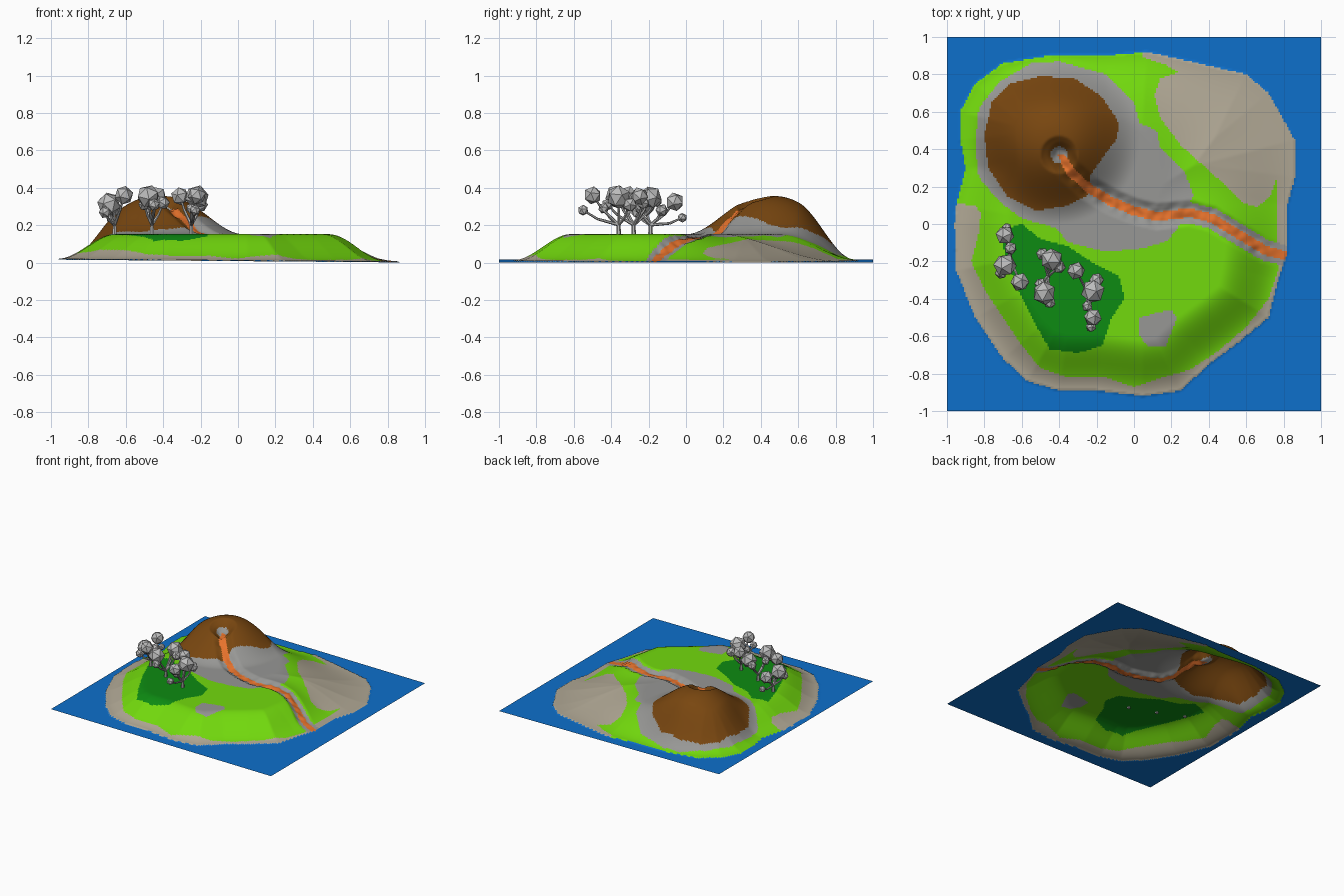
import bpy, bmesh, math
from mathutils import Vector, noise

if "Cube" in bpy.data.objects:
    bpy.data.objects.remove(bpy.data.objects["Cube"])

# ---------- materials ----------
COLORS = [("water blue", (0.004, 0.16, 0.60)), ("sand", (0.43, 0.385, 0.295)),
          ("grass green", (0.17, 0.70, 0.004)), ("forest green", (0.004, 0.26, 0.006)),
          ("rock grey", (0.31, 0.31, 0.30)), ("volcano brown", (0.19, 0.062, 0.005)),
          ("lava orange", (0.80, 0.17, 0.025)), ("tree grey", (0.50, 0.50, 0.50))]
MATS = []
for name, c in COLORS:
    m = bpy.data.materials.new(name)
    m.diffuse_color = (*c, 1)
    m.use_nodes = True
    m.node_tree.nodes["Principled BSDF"].inputs["Base Color"].default_value = m.diffuse_color
    MATS.append(m)
WATER, SAND, GRASS, FOREST, ROCK, BROWN, LAVA, TREE = range(8)

# ---------- map outlines, seen from above ----------
COAST = [(-.45, .90), (-.70, .86), (-.85, .75), (-.93, .60), (-.93, .45), (-.90, .30), (-.95, .10),
         (-.96, 0), (-.95, -.25), (-.85, -.50), (-.70, -.72), (-.57, -.84), (-.40, -.89), (-.20, -.89),
         (.05, -.92), (.25, -.89), (.40, -.75), (.55, -.64), (.72, -.50), (.77, -.30), (.82, -.15),
         (.82, .10), (.86, .25), (.86, .45), (.72, .70), (.60, .80), (.30, .87), (.07, .92), (-.15, .90)]
GREEN = [(-.95, .11), (-.85, .10), (-.82, .06), (-.83, -.05), (-.87, -.20), (-.80, -.35), (-.70, -.50),
         (-.60, -.65), (-.50, -.77), (-.35, -.82), (-.15, -.82), (0, -.87), (.15, -.82), (.30, -.78),
         (.45, -.68), (.60, -.55), (.72, -.40), (.77, -.25), (.76, .24), (.73, .15), (.66, .09),
         (.59, .11), (.43, .26), (.25, .42), (.14, .57), (.11, .69), (.14, .78), (.24, .81),
         (.17, .85), (.05, .89), (.03, 1), (-1, 1), (-1, .12)]
ROCKS = [(-.85, .42), (-.83, .62), (-.72, .76), (-.55, .86), (-.40, .87), (-.15, .80), (0, .65), (.03, .54),
         (.12, .50), (.14, .41), (.27, .28), (.32, .15), (.27, .08), (.25, 0), (.18, -.09), (.05, -.13),
         (-.15, -.15), (-.35, -.10), (-.42, -.02), (-.60, .03), (-.72, .12), (-.83, .25)]
PATCH = [(.03, -.50), (.10, -.48), (.20, -.46), (.23, -.50), (.17, -.65), (.07, -.65), (.03, -.60)]
WOOD = [(-.72, -.04), (-.60, 0), (-.50, -.08), (-.35, -.12), (-.20, -.22), (-.08, -.28), (-.05, -.40),
        (-.12, -.50), (-.17, -.65), (-.30, -.69), (-.45, -.67), (-.52, -.55), (-.62, -.35), (-.68, -.20)]
CONE = [(-.78, .30), (-.80, .48), (-.76, .65), (-.66, .75), (-.50, .79), (-.32, .78), (-.17, .68),
        (-.08, .54), (-.09, .46), (-.15, .38), (-.24, .25), (-.24, .16), (-.35, .10), (-.52, .07), (-.68, .15)]
STREAM = [(-.39, .37), (-.34, .28), (-.24, .19), (-.12, .12), (0, .07), (.12, .04), (.30, .06),
          (.42, .03), (.50, -.02), (.60, -.08), (.70, -.14), (.81, -.17)]


def inside(x, y, poly):
    hit = False
    x0, y0 = poly[-1]
    for x1, y1 in poly:
        if (y0 > y) != (y1 > y) and x < (x1 - x0) * (y - y0) / (y1 - y0) + x0:
            hit = not hit
        x0, y0 = x1, y1
    return hit


def distance(x, y, pts, closed):
    best = 9.0
    x0, y0 = pts[-1] if closed else pts[0]
    for x1, y1 in pts if closed else pts[1:]:
        dx, dy = x1 - x0, y1 - y0
        t = ((x - x0) * dx + (y - y0) * dy) / (dx * dx + dy * dy)
        t = min(1, max(0, t))
        best = min(best, (x - x0 - t * dx) ** 2 + (y - y0 - t * dy) ** 2)
        x0, y0 = x1, y1
    return math.sqrt(best)


def height(x, y):
    z = 0.008 - 0.008 * x
    if not inside(x, y, COAST):
        return z
    # plateau with a gentler slope to the north-east beach
    ne = max(0, (x + y) * 0.7071 / (math.hypot(x, y) + 1e-6)) ** 4
    t = min(1, distance(x, y, COAST, True) / (0.30 + 0.40 * ne))
    base = t * t * (3 - 2 * t)
    z += (0.152 - z) * base + 0.006 * (1 - base)
    # volcano cone and crater
    r = math.hypot(x + 0.42, y - 0.45) / 0.45
    if r < 1:
        z += 0.205 * 0.5 * (1 + math.cos(math.pi * r ** 1.2))
    rc = math.hypot(x + 0.40, y - 0.37) / 0.10
    if rc < 1:
        z -= 0.05 * (1 - rc * rc)
    # lava trench with rough banks
    s = distance(x, y, STREAM, False)
    if s < 0.07:
        k = min(1, (1 - s / 0.07) * 1.6)
        z -= (0.024 + 0.012 * noise.noise((x * 22, y * 22, 0))) * k * min(1, base * 2)
    return z


def region(x, y):
    if not inside(x, y, COAST):
        return WATER
    s = distance(x, y, STREAM, False)
    if math.hypot(x + 0.40, y - 0.37) < 0.045:
        return LAVA if s < 0.018 and y < 0.37 else ROCK
    if s < 0.024:
        return LAVA
    if inside(x, y, CONE):
        return BROWN
    if inside(x, y, ROCKS) or inside(x, y, PATCH):
        return ROCK
    if s < 0.055 and x > 0:
        return ROCK
    if inside(x, y, WOOD):
        return FOREST
    return GRASS if inside(x, y, GREEN) else SAND


def finish(bm, name, mats):
    me = bpy.data.meshes.new(name)
    bm.to_mesh(me)
    bm.free()
    for m in mats:
        me.materials.append(m)
    ob = bpy.data.objects.new(name, me)
    bpy.context.collection.objects.link(ob)
    return ob


# ---------- island and sea: one open sheet ----------
bm = bmesh.new()
bmesh.ops.create_grid(bm, x_segments=220, y_segments=220, size=1)
for v in bm.verts:
    v.co.z = height(v.co.x, v.co.y)
for f in bm.faces:
    c = f.calc_center_median()
    f.material_index = region(c.x, c.y)
    f.smooth = True
finish(bm, "island_terrain", MATS[:7])


# ---------- trees: forked trunks with faceted crowns ----------
def limb(bm, a, b, r0, r1):
    a, b = Vector(a), Vector(b)
    d = b - a
    mat = d.to_track_quat('Z', 'Y').to_matrix().to_4x4()
    mat.translation = (a + b) / 2
    bmesh.ops.create_cone(bm, cap_ends=True, segments=6, radius1=r0, radius2=r1, depth=d.length, matrix=mat)


def tree(name, x, y, crowns):
    bm = bmesh.new()
    g = height(x, y)
    fork = Vector((x, y, g + 0.05))
    limb(bm, (x, y, g - 0.01), fork, 0.013, 0.010)
    for cx, cy, cz, r in crowns:
        c = Vector((cx, cy, cz))
        mid = fork.lerp(c, 0.6)
        mid.z -= 0.015
        limb(bm, fork, mid, 0.009, 0.007)
        limb(bm, mid, c, 0.007, 0.005)
        res = bmesh.ops.create_icosphere(bm, subdivisions=1, radius=r)
        bmesh.ops.rotate(bm, verts=res["verts"], cent=(0, 0, 0),
                         matrix=Vector((cx - x, cy - y, 0.1)).to_track_quat('Z', 'Y').to_matrix())
        bmesh.ops.translate(bm, verts=res["verts"], vec=c)
    finish(bm, name, [MATS[TREE]])


tree("left_tree", -.66, -.19, [(-.69, -.06, .325, .052), (-.69, -.22, .31, .064), (-.61, -.31, .36, .052),
                               (-.68, -.02, .24, .027), (-.66, -.13, .28, .035), (-.71, -.26, .27, .035)])
tree("middle_tree", -.46, -.28, [(-.44, -.19, .35, .062), (-.48, -.37, .355, .064), (-.50, -.32, .31, .033),
                                 (-.49, -.16, .33, .035), (-.45, -.42, .31, .033), (-.40, -.23, .32, .036)])
tree("right_tree", -.25, -.36, [(-.31, -.25, .355, .050), (-.22, -.36, .35, .066), (-.22, -.50, .36, .050),
                                (-.23, -.55, .28, .030), (-.20, -.30, .31, .040), (-.25, -.44, .29, .030)])
